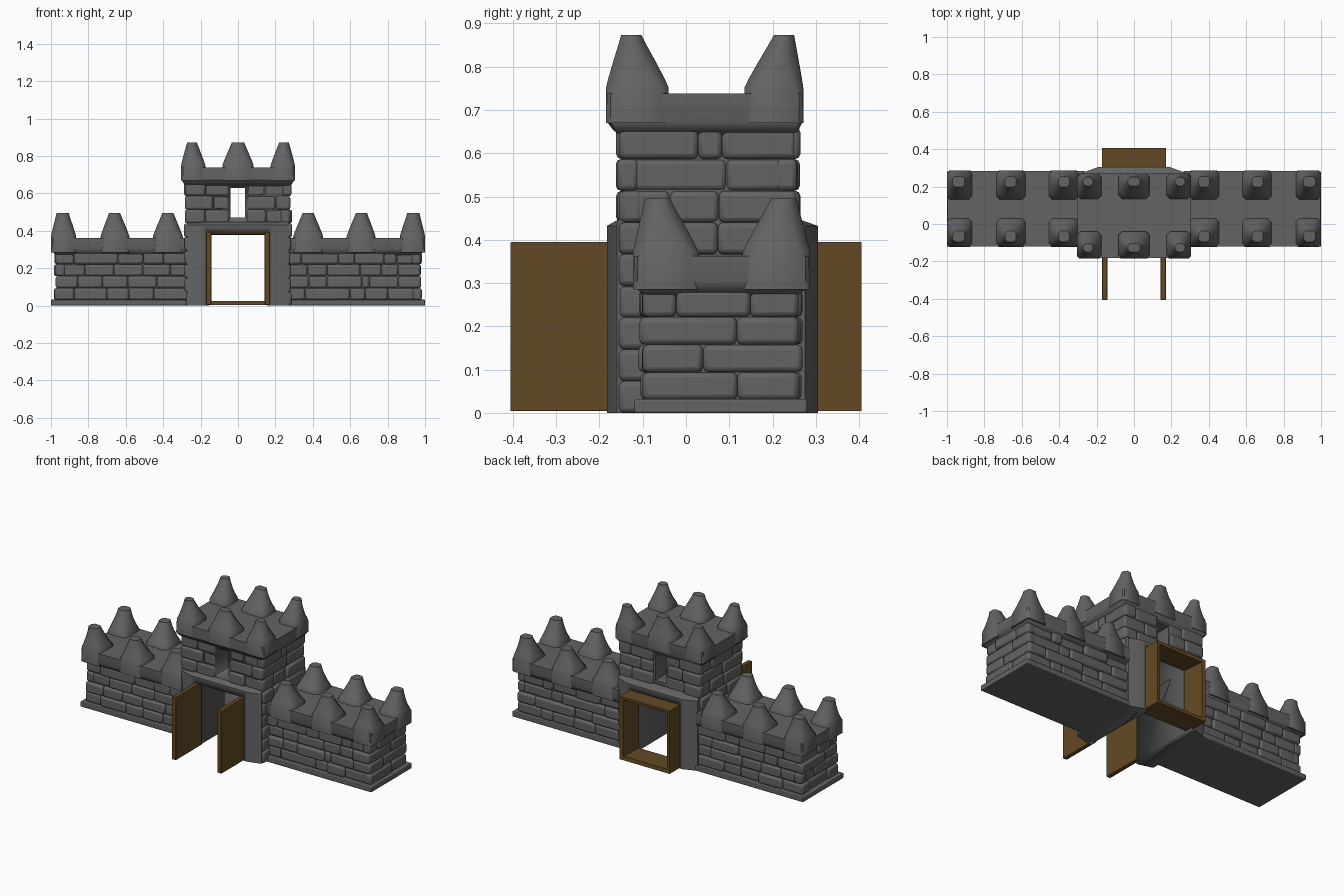
import bpy, bmesh, random

if "Cube" in bpy.data.objects:
    bpy.data.objects.remove(bpy.data.objects["Cube"])
random.seed(4)


def material(name, rgb):
    m = bpy.data.materials.new(name)
    m.diffuse_color = (*rgb, 1)
    m.use_nodes = True
    m.node_tree.nodes["Principled BSDF"].inputs["Base Color"].default_value = m.diffuse_color
    return m


STONE = material("grey stone", (0.125, 0.125, 0.125))
WOOD = material("brown wood", (0.125, 0.066, 0.018))


def finish(name, bm, mat, bevel=0, angle=0.6):
    bmesh.ops.recalc_face_normals(bm, faces=bm.faces)
    me = bpy.data.meshes.new(name)
    bm.to_mesh(me)
    bm.free()
    ob = bpy.data.objects.new(name, me)
    bpy.context.collection.objects.link(ob)
    me.materials.append(mat)
    bpy.context.view_layer.objects.active = ob
    bpy.ops.object.select_all(action='DESELECT')
    ob.select_set(True)
    bpy.ops.object.shade_smooth_by_angle(angle=angle)
    if bevel:
        b = ob.modifiers.new("soft edges", 'BEVEL')
        b.width, b.segments = bevel, 2
    return ob


def add_loft(bm, sections):
    """Stack outlines (lists of xy, z) and cap both ends."""
    rings = [[bm.verts.new((x, y, z)) for x, y in pts] for pts, z in sections]
    n = len(rings[0])
    for a, b in zip(rings, rings[1:]):
        for i in range(n):
            bm.faces.new((a[i], a[(i + 1) % n], b[(i + 1) % n], b[i]))
    bm.faces.new(rings[0][::-1])
    bm.faces.new(rings[-1])


def rect(x0, x1, y0, y1, c=0.0):
    x0, x1 = sorted((x0, x1))
    if not c:
        return [(x0, y0), (x1, y0), (x1, y1), (x0, y1)]
    return [(x0 + c, y0), (x1 - c, y0), (x1, y0 + c), (x1, y1 - c),
            (x1 - c, y1), (x0 + c, y1), (x0, y1 - c), (x0, y0 + c)]


def add_box(bm, x0, x1, y0, y1, z0, z1):
    add_loft(bm, [(rect(x0, x1, y0, y1), z0), (rect(x0, x1, y0, y1), z1)])


def box(name, mat, *dims, bevel=0):
    bm = bmesh.new()
    add_box(bm, *dims)
    return finish(name, bm, mat, bevel)


def spans(a, b, size):
    """Random brick joints between a and b."""
    n = max(1, round((b - a) / size))
    step = (b - a) / n
    cuts = [a] + [a + step * (i + random.uniform(-0.38, 0.38)) for i in range(1, n)] + [b]
    return zip(cuts, cuts[1:])


def brick_courses(bm, axis, a, b, face, out, z0, z1, rows, size=0.15):
    """Courses of uneven bricks lying on one wall face."""
    h = (z1 - z0) / rows
    for r in range(rows):
        for p, q in spans(a, b, size * random.uniform(0.8, 1.2)):
            f = face + out * random.uniform(-0.006, 0.010)
            lo, hi = sorted((f, f - out * 0.05))
            z = z0 + r * h
            if axis == 'x':
                add_box(bm, p, q, lo, hi, z, z + h)
            else:
                add_box(bm, lo, hi, p, q, z, z + h)


def add_merlon(bm, base, top, z0, z1):
    """Bulging tooth that narrows from the base rectangle to the top one."""
    steps = [(0, 0.13, 0.008), (0.0, 0.0, 0.012), (0.0, 0.40, 0.02), (0.14, 0.50, 0.028),
             (0.48, 0.70, 0.028), (0.80, 0.88, 0.022), (1, 1, 0.014)]
    out = []
    for i, (t, k, c) in enumerate(steps[1:]):
        r = [u + (v - u) * t for u, v in zip(base, top)]
        out.append((rect(*r, c), z0 + (z1 - z0) * k))
    add_loft(bm, out)


def cut(ob, cutter):
    m = ob.modifiers.new("opening", 'BOOLEAN')
    m.operation, m.object, m.solver = 'DIFFERENCE', cutter, 'EXACT'
    bpy.context.view_layer.objects.active = ob
    bpy.ops.object.modifier_apply(modifier=m.name)


# Side walls
for s, side in ((-1, "left"), (1, "right")):
    xs = lambda a, b: sorted((s * a, s * b))
    box(side + "_wall_plinth", STONE, *xs(0.26, 1.0), -0.12, 0.28, 0.0, 0.032, bevel=0.004)
    box(side + "_wall_core", STONE, *xs(0.24, 0.965), -0.09, 0.25, 0.02, 0.30)
    bm = bmesh.new()
    x0, x1 = xs(0.26, 0.975)
    brick_courses(bm, 'x', x0, x1, -0.1, -1, 0.03, 0.285, 4)
    brick_courses(bm, 'x', x0, x1, 0.26, 1, 0.03, 0.285, 4)
    brick_courses(bm, 'y', -0.1, 0.26, s * 0.975, s, 0.03, 0.285, 4)
    finish(side + "_wall_bricks", bm, STONE, bevel=0.012)
    # Flared wall-walk under the merlons
    bm = bmesh.new()
    add_loft(bm, [(rect(s * 0.26, s * 0.965, -0.09, 0.25, 0.008), 0.265),
                  (rect(s * 0.26, s * 0.99, -0.112, 0.277, 0.008), 0.285),
                  (rect(s * 0.26, s * 0.998, -0.12, 0.284, 0.008), 0.305),
                  (rect(s * 0.26, s * 0.998, -0.12, 0.284, 0.008), 0.362)])
    finish(side + "_wall_walk", bm, STONE)
    # Merlons in two rows
    bm = bmesh.new()
    for bx, tx in (((0.865, 1.0), (0.905, 0.97)), ((0.58, 0.735), (0.63, 0.69)),
                   ((0.295, 0.455), (0.345, 0.405))):
        for by, ty in (((-0.123, 0.03), (-0.095, -0.037)), ((0.13, 0.287), (0.197, 0.255))):
            add_merlon(bm, [*xs(*bx), *by], [*xs(*tx), *ty], 0.285, 0.495)
    finish(side + "_wall_merlons", bm, STONE, angle=0.8)

# Gate tower: core with window, smooth surround with gateway
gate_cut = box("gateway_cutter", STONE, -0.155, 0.155, -0.6, 0.6, -0.1, 0.392)
slot_cut = box("window_cutter", STONE, -0.04, 0.037, -0.6, 0.6, 0.47, 0.63)
core = box("tower_core", STONE, -0.27, 0.27, -0.148, 0.248, 0.0, 0.68)
bm = bmesh.new()
plan = [(-0.19, -0.183), (0.19, -0.183), (0.272, -0.16), (0.272, 0.275),
        (0.19, 0.305), (-0.19, 0.305), (-0.272, 0.275), (-0.272, -0.16)]
inner = [(x, max(-0.155, min(0.26, y))) for x, y in plan]
inner = [(x, y * 0.999) for x, y in inner]
add_loft(bm, [(plan, 0.0), (plan, 0.432), (inner, 0.448)])
surround = finish("gate_surround", bm, STONE)
cut(core, gate_cut)
cut(core, slot_cut)
cut(surround, gate_cut)
for c in (gate_cut, slot_cut):
    bpy.data.objects.remove(c)

# Tower bricks, leaving the window free
bm = bmesh.new()
for s in (-1, 1):
    a, b = sorted((s * 0.048, s * 0.28))
    brick_courses(bm, 'x', a, b, -0.155, -1, 0.44, 0.66, 3, 0.12)
    brick_courses(bm, 'x', a, b, 0.255, 1, 0.44, 0.66, 3, 0.12)
    brick_courses(bm, 'y', -0.155, 0.255, s * 0.28, s, 0.0, 0.66, 9, 0.15)
finish("tower_bricks", bm, STONE, bevel=0.012)

# Flared tower top
bm = bmesh.new()
add_loft(bm, [(rect(-0.272, 0.272, -0.15, 0.25, 0.008), 0.64),
              (rect(-0.29, 0.29, -0.168, 0.26, 0.008), 0.653),
              (rect(-0.302, 0.302, -0.182, 0.269, 0.008), 0.672),
              (rect(-0.302, 0.302, -0.182, 0.269, 0.008), 0.738)])
finish("tower_top", bm, STONE)
bm = bmesh.new()
for bx, tx in (((-0.304, -0.175), (-0.272, -0.22)), ((-0.083, 0.083), (-0.033, 0.033)),
               ((0.175, 0.304), (0.22, 0.272))):
    for by, ty in (((-0.185, -0.04), (-0.15, -0.103)), ((0.135, 0.271), (0.203, 0.25))):
        add_merlon(bm, [*bx, *by], [*tx, *ty], 0.67, 0.873)
finish("tower_merlons", bm, STONE, angle=0.8)

# Open doors at the front
for s, side in ((-1, "left"), (1, "right")):
    x0, x1 = sorted((s * 0.143, s * 0.17))
    box(side + "_door", WOOD, x0, x1, -0.406, -0.15, 0.004, 0.395, bevel=0.003)

# Wooden frame at the back, with a splayed mouth
bm = bmesh.new()
loops = []
for x, z0, z1, y in ((0.172, 0.004, 0.395, 0.26), (0.172, 0.004, 0.395, 0.406),
                     (0.15, 0.026, 0.377, 0.402), (0.142, 0.026, 0.382, 0.26)):
    loops.append([bm.verts.new(p) for p in ((-x, y, z0), (x, y, z0), (x, y, z1), (-x, y, z1))])
for a, b in zip(loops, loops[1:] + loops[:1]):
    for i in range(4):
        j = (i + 1) % 4
        bm.faces.new((a[i], a[j], b[j], b[i]))
finish("back_gate_frame", bm, WOOD)
